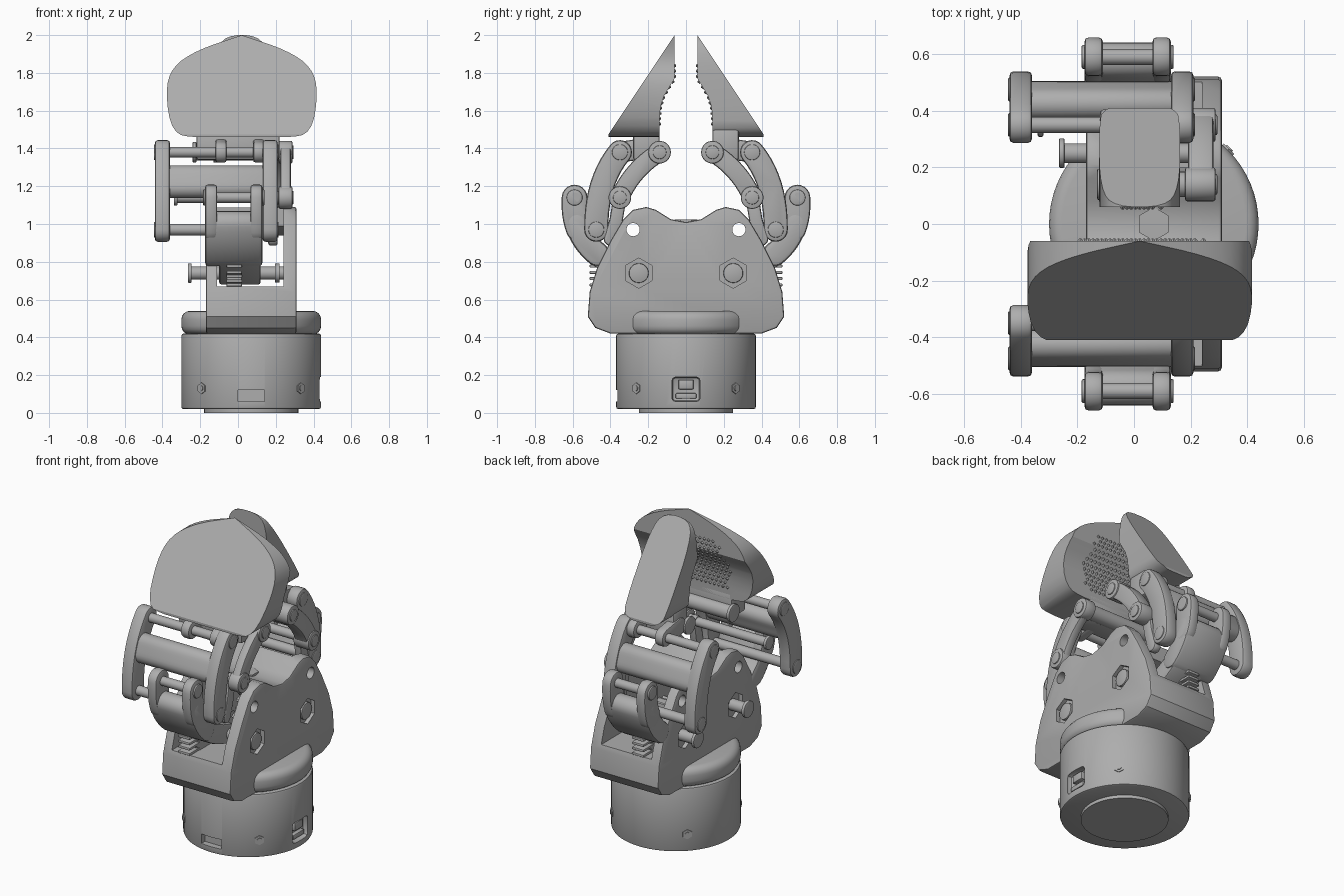
import bpy, bmesh, math
from mathutils import Vector, Matrix

if "Cube" in bpy.data.objects:
    bpy.data.objects.remove(bpy.data.objects["Cube"])

grey = bpy.data.materials.new("matte grey")
grey.use_nodes = True
grey.diffuse_color = (0.42, 0.42, 0.42, 1)
grey.node_tree.nodes["Principled BSDF"].inputs["Base Color"].default_value = (0.42, 0.42, 0.42, 1)


def apply(ob, kind, **props):
    mod = ob.modifiers.new(kind, kind)
    for key, value in props.items():
        setattr(mod, key, value)
    bpy.context.view_layer.objects.active = ob
    bpy.ops.object.modifier_apply(modifier=mod.name)


def smooth(ob):
    bpy.ops.object.select_all(action='DESELECT')
    ob.select_set(True)
    bpy.context.view_layer.objects.active = ob
    bpy.ops.object.shade_smooth_by_angle(angle=math.radians(32))


def finish(name, bm, bevel=0.0, segments=2):
    bmesh.ops.recalc_face_normals(bm, faces=bm.faces)
    mesh = bpy.data.meshes.new(name)
    bm.to_mesh(mesh)
    bm.free()
    ob = bpy.data.objects.new(name, mesh)
    bpy.context.collection.objects.link(ob)
    mesh.materials.append(grey)
    if bevel:
        apply(ob, 'BEVEL', width=bevel, segments=segments, limit_method='ANGLE',
              angle_limit=math.radians(50))
    smooth(ob)
    return ob


def prism(name, pts, axis, lo, hi, bevel=0.0, segments=2):
    """Extrude a 2D outline along x (y,z points) or y (x,z points)."""
    place = (lambda a, b: (lo, a, b)) if axis == 'x' else (lambda a, b: (a, lo, b))
    bm = bmesh.new()
    face = bm.faces.new([bm.verts.new(place(*p)) for p in pts])
    out = bmesh.ops.extrude_face_region(bm, geom=[face])
    d = Vector((hi - lo, 0, 0)) if axis == 'x' else Vector((0, hi - lo, 0))
    bmesh.ops.translate(bm, verts=[g for g in out["geom"] if isinstance(g, bmesh.types.BMVert)], vec=d)
    return finish(name, bm, bevel, segments)


def cyl(name, a, b, r, n=32, bevel=0.0, segments=2):
    a, b = Vector(a), Vector(b)
    d = b - a
    mat = Matrix.Translation((a + b) / 2) @ d.to_track_quat('Z', 'Y').to_matrix().to_4x4()
    bm = bmesh.new()
    bmesh.ops.create_cone(bm, cap_ends=True, segments=n, radius1=r, radius2=r, depth=d.length, matrix=mat)
    return finish(name, bm, bevel, segments)


def box(name, lo, hi, bevel=0.0):
    return prism(name, [(lo[1], lo[2]), (hi[1], lo[2]), (hi[1], hi[2]), (lo[1], hi[2])],
                 'x', lo[0], hi[0], bevel)


def boolean(ob, cutter, op='DIFFERENCE'):
    apply(ob, 'BOOLEAN', object=cutter, operation=op, solver='EXACT')
    bpy.data.objects.remove(cutter)
    smooth(ob)


def rounded(pts, rounds=2):
    """Corner-cut an outline; a point given twice stays sharp."""
    for _ in range(rounds):
        new = []
        for p, q in zip(pts, pts[1:] + pts[:1]):
            for t in (0.25, 0.75):
                new.append((p[0] + (q[0] - p[0]) * t, p[1] + (q[1] - p[1]) * t))
        pts = new
    return [p for i, p in enumerate(pts) if math.dist(p, pts[i - 1]) > 1e-4]


def arc(a, m, b, t0=0.0, t1=1.0, n=10):
    """Curve from a to b through m, sampled from t0 to t1."""
    c = [2 * m[i] - (a[i] + b[i]) / 2 for i in (0, 1)]
    ts = [t0 + (t1 - t0) * k / n for k in range(n + 1)]
    return [tuple((1 - t) ** 2 * a[i] + 2 * t * (1 - t) * c[i] + t * t * b[i] for i in (0, 1)) for t in ts]


def bar(name, path, r, x0, x1, s=1, bevel=0.012):
    """Round-ended link following a side path; s mirrors it front to back."""
    left, right = [], []
    angles = []
    for i, p in enumerate(path):
        q, o = path[min(i + 1, len(path) - 1)], path[max(i - 1, 0)]
        a = math.atan2(q[1] - o[1], q[0] - o[0])
        angles.append(a)
        left.append((p[0] - r * math.sin(a), p[1] + r * math.cos(a)))
        right.append((p[0] + r * math.sin(a), p[1] - r * math.cos(a)))

    def cap(p, a):
        return [(p[0] + r * math.cos(a - k * math.pi / 10), p[1] + r * math.sin(a - k * math.pi / 10))
                for k in range(1, 10)]
    pts = left + cap(path[-1], angles[-1] + math.pi / 2) + right[::-1] + cap(path[0], angles[0] - math.pi / 2)
    return prism(name, [(y * s, z) for y, z in pts], 'x', x0, x1, bevel)


# Round base with shoulder, foot plate, screws and ports
MID = 0.07
base = cyl("base_drum", (MID, 0, 0.02), (MID, 0, 0.42), 0.37, 64, 0.012)
cyl("base_shoulder", (MID, 0, 0.415), (MID, 0, 0.54), 0.37, 64, 0.045, 4)
cyl("foot_plate", (MID, 0, 0), (MID, 0, 0.04), 0.25, 48)
boolean(base, box("front_port_cutter", (0, -0.5, 0.06), (0.14, -0.33, 0.12)))
boolean(base, box("side_port_cutter", (0.40, -0.075, 0.06), (0.6, 0.075, 0.19), 0.02))
box("side_port_socket", (0.38, -0.04, 0.125), (0.425, 0.04, 0.175), 0.006)
box("side_port_tongue", (0.38, -0.055, 0.075), (0.425, 0.055, 0.105), 0.006)
for k in range(4):
    d = Vector((math.cos(math.pi / 4 + k * math.pi / 2), math.sin(math.pi / 4 + k * math.pi / 2), 0))
    c = Vector((MID, 0, 0.13))
    cyl("base_screw", c + d * 0.34, c + d * 0.375, 0.03, 6)
    cyl("base_screw_head", c + d * 0.34, c + d * 0.38, 0.015, 16)
    cyl("foot_screw", (MID + d.x * 0.15, d.y * 0.15, -0.0), (MID + d.x * 0.15, d.y * 0.15, 0.01), 0.015, 12)

# Palm housing: saddle-topped block with an open slot for the drive
half = [(0.40, 0.42), (0.48, 0.45), (0.52, 0.51), (0.51, 0.64), (0.47, 0.77), (0.40, 0.91),
        (0.335, 1.02), (0.28, 1.075), (0.21, 1.09), (0.16, 1.075), (0.08, 1.025)]
outline = half + [(0, 1.01)] + [(-y, z) for y, z in reversed(half)]
housing = prism("palm_housing", outline, 'x', -0.17, 0.31, 0.012)
slot = [(0.7, 0.67), (0.7, 1.2), (0.2, 1.2), (0.2, 0.99), (0, 0.94)]
slot += [(-y, z) for y, z in reversed(slot[:-1])]
boolean(housing, prism("slot_cutter", slot, 'x', -0.11, 0.24))
for s in (-1, 1):
    boolean(housing, cyl("pivot_hole_cutter", (-0.5, s * 0.28, 0.97), (0.5, s * 0.28, 0.97), 0.035))
    for x in (-0.17, 0.31):
        boolean(housing, cyl("nut_pocket_cutter", (x - 0.025, s * 0.25, 0.74), (x + 0.025, s * 0.25, 0.74), 0.08, 6))
cyl("top_nut", (MID, 0, 0.98), (MID, 0, 1.025), 0.06, 6)

# Grip fingers: wide paddle in front, narrow thumb behind
side = [(0.41, 1.46), (0.41, 1.475), (0.06, 2.0), (0.06, 1.77), (0.085, 1.73), (0.115, 1.68),
        (0.135, 1.62), (0.14, 1.55), (0.14, 1.46)]
paddle = [(0.02, 2.0), (0.02, 2.0), (0.26, 1.92), (0.39, 1.83), (0.425, 1.70), (0.39, 1.48),
          (0.26, 1.455), (-0.22, 1.455), (-0.35, 1.48), (-0.385, 1.70), (-0.35, 1.83), (-0.22, 1.92)]
thumb = [(-0.07, 2.0), (0.11, 2.0), (0.16, 1.9), (0.165, 1.6), (0.15, 1.455),
         (-0.11, 1.455), (-0.125, 1.6), (-0.12, 1.9)]


def grip_depth(z):
    inner = side[3:]
    for (y0, z0), (y1, z1) in zip(inner, inner[1:]):
        if z1 <= z <= z0:
            return y0 + (y1 - y0) * (z0 - z) / (z0 - z1)
    return 0.06


def finger(name, shape, s, cx, rx):
    pad = prism(name, [(y * s, z) for y, z in side], 'x', -0.5, 0.5)
    boolean(pad, prism("outline_cutter", rounded(shape), 'y', -0.6, 0.6), 'INTERSECT')
    # Knurled gripping points
    bm = bmesh.new()
    for row in range(12):
        z = 1.53 + row * 0.028
        width = rx * (1 - 0.25 * abs(row - 5) / 6)
        n = int(width / 0.016)
        for k in range(-n // 2, n // 2 + 1):
            x = cx + (k + 0.5 * (row % 2)) * 0.03
            mat = Matrix.Translation((x, s * (grip_depth(z) - 0.002), z)) @ Matrix.Rotation(s * math.pi / 2, 4, 'X')
            bmesh.ops.create_cone(bm, segments=4, radius1=0.014, radius2=0.004, depth=0.012, cap_ends=True, matrix=mat)
    finish(name + "_knurling", bm)


finger("front_paddle", paddle, -1, 0.02, 0.27)
finger("rear_thumb", thumb, 1, 0.02, 0.08)

# Linkage, built for the front and mirrored to the rear
TIP, TOP, KNEE, LOW, OUT, DRIVE = (0.14, 1.38), (0.35, 1.38), (0.35, 1.14), (0.475, 0.97), (0.59, 1.14), (0.25, 0.74)


def pin(name, at, s, x0, x1, r=0.028, head=0.042):
    y, z = at[0] * s, at[1]
    cyl(name, (x0, y, z), (x1, y, z), r, 24)
    for x, d in ((x0, 1), (x1, -1)):
        cyl(name + "_head", (x, y, z), (x + d * 0.02, y, z), head, 24, 0.005)


for s in (-1, 1):
    # Rocker frame: two curved legs with a bridge
    mid = (0.445, 1.2)
    for x in (-0.44, 0.13):
        bar("rocker_leg", arc(TOP, mid, LOW), 0.064, x, x + 0.08, s, 0.015)
    bar("rocker_bridge", arc(TOP, mid, LOW, 0.36, 0.52, 4), 0.055, -0.4, 0.17, s, 0.02)
    pin("rocker_top_pin", TOP, s, -0.445, 0.215)
    pin("rocker_low_pin", LOW, s, -0.445, 0.215, 0.03)

    # Crescent drive arm with forked ears
    bend = (0.515, 0.885)
    for x in (-0.175, 0.065):
        bar("arm_ear", arc(OUT, bend, DRIVE, 0, 0.3, 6), 0.068, x, x + 0.065, s, 0.015)
    bar("arm_crescent", arc(OUT, bend, DRIVE, 0.24, 0.62, 8), 0.064, -0.175, 0.13, s, 0.02)
    bar("arm_root", arc(OUT, bend, DRIVE, 0.55, 1, 8), 0.06, -0.1, 0.12, s)
    pin("arm_pin", OUT, s, -0.185, 0.14)

    # Drive gear, shaft and worm teeth
    bm = bmesh.new()
    n = 24
    ring = []
    for k in range(n * 4):
        r = 0.19 if k % 4 < 2 else 0.165
        a = 2 * math.pi * k / (n * 4)
        ring.append(((DRIVE[0] + r * math.cos(a)) * s, DRIVE[1] + r * math.sin(a)))
    bm.free()
    prism("drive_gear", ring, 'x', -0.06, 0.02)
    for k in range(5):
        z = 0.67 + k * 0.033
        box("worm_tooth", (-0.06, min(0.4 * s, 0.51 * s), z), (0.02, max(0.4 * s, 0.51 * s), z + 0.016), 0.004)
    pin("drive_shaft", DRIVE, s, -0.265, 0.305, 0.035, 0.052)
    cyl("shaft_collar", (0.195, DRIVE[0] * s, DRIVE[1]), (0.22, DRIVE[0] * s, DRIVE[1]), 0.05, 24)

    # Inner link on the side of the finger, with its return strut
    x0 = 0.225 if s < 0 else 0.19
    bar("inner_link", arc(TIP, (0.265, 1.275), KNEE), 0.05, x0, 0.28, s)
    for at in (TIP, KNEE):
        y, z = at[0] * s, at[1]
        cyl("link_collar", (x0 - 0.01, y, z), (0.288, y, z), 0.06, 32, 0.008)
        cyl("link_bolt", (0.2, y, z), (0.294, y, z), 0.036, 24, 0.004)
    bar("return_strut", [KNEE, (0.37, 1.02), (0.40, 0.92)], 0.035, 0.16, 0.21, s)
    pin("knee_pin", KNEE, s, -0.34, 0.25)

    # Finger mount
    w0, w1 = (-0.22, 0.22) if s < 0 else (-0.11, 0.15)
    ys = sorted((0.14 * s, 0.28 * s))
    box("finger_mount", (w0, ys[0], 1.34), (w1, ys[1], 1.5), 0.012)
    for x in (-0.12, 0.08):
        bar("mount_ear", [TOP, (0.22, 1.40)], 0.055, x, x + 0.06, s)
    pin("tip_pin", TIP, s, w0 - 0.02, 0.25, 0.045, 0.055)
